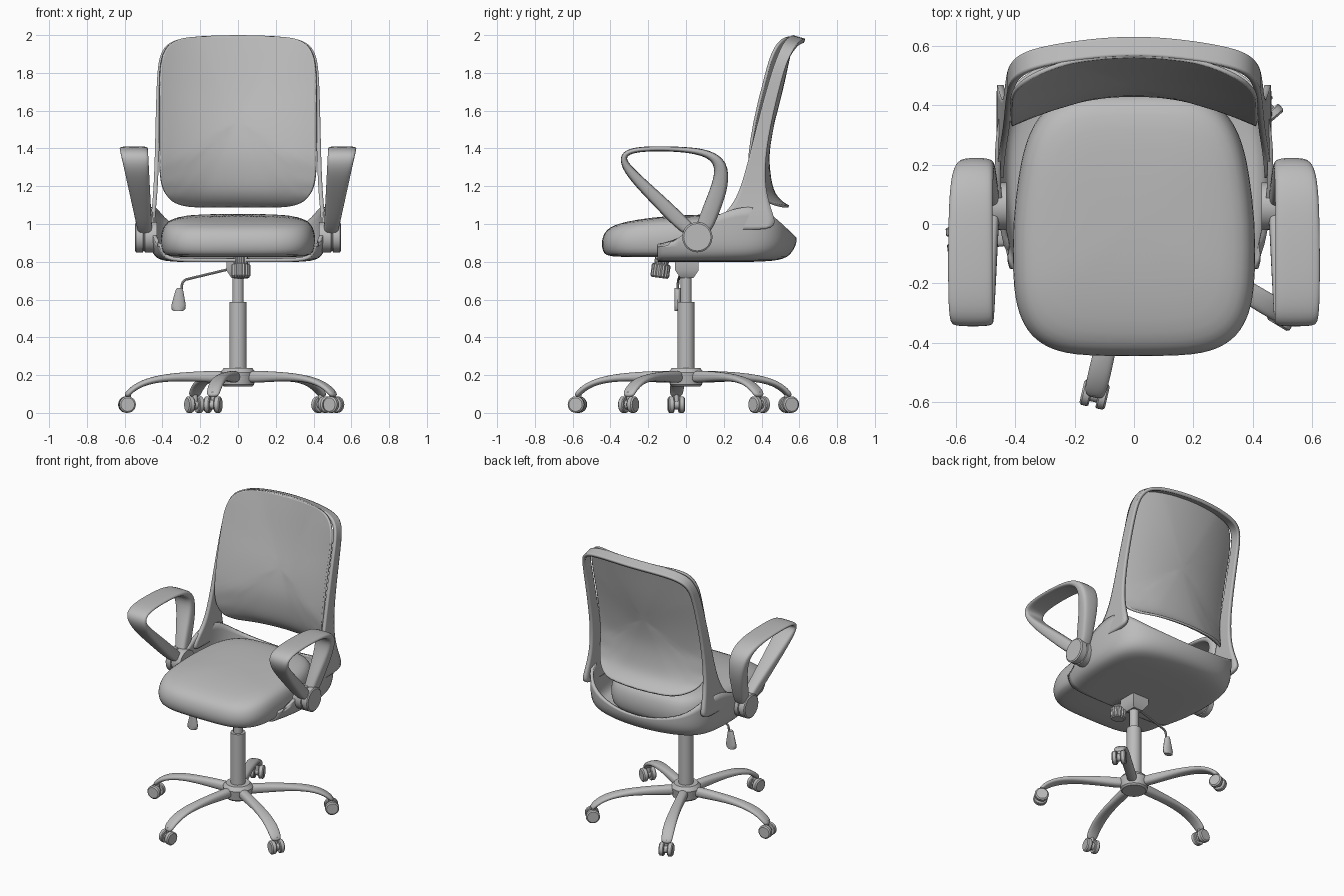
import bpy, bmesh
from math import sin, cos, pi, radians, copysign
from mathutils import Vector, Matrix

cube = bpy.data.objects.get("Cube")
if cube:
    bpy.data.objects.remove(cube)

GREY = (0.5, 0.5, 0.5, 1)
mat = bpy.data.materials.new("plain grey")
mat.use_nodes = True
mat.diffuse_color = GREY
mat.node_tree.nodes["Principled BSDF"].inputs["Base Color"].default_value = GREY


def power(c, n):
    return copysign(abs(c) ** (2 / n), c)


def lerp_table(table, t):
    for (a, u), (b, v) in zip(table, table[1:]):
        if t <= b:
            return u + (v - u) * max(0, t - a) / (b - a)
    return table[-1][1]


def loft(name, rings, closed=True, cap=True, loop=False, subdiv=0, thick=0):
    """Skin a list of equal-length point rows."""
    bm = bmesh.new()
    rows = [[bm.verts.new(p) for p in r] for r in rings]
    n = len(rows[0])
    pairs = list(zip(rows, rows[1:])) + ([(rows[-1], rows[0])] if loop else [])
    for a, b in pairs:
        for i in range(n if closed else n - 1):
            j = (i + 1) % n
            bm.faces.new((a[i], a[j], b[j], b[i]))
    if cap and closed and not loop:
        bm.faces.new(rows[0][::-1])
        bm.faces.new(rows[-1])
    bmesh.ops.remove_doubles(bm, verts=bm.verts, dist=1e-5)
    bmesh.ops.recalc_face_normals(bm, faces=bm.faces)
    mesh = bpy.data.meshes.new(name)
    bm.to_mesh(mesh)
    bm.free()
    ob = bpy.data.objects.new(name, mesh)
    bpy.context.collection.objects.link(ob)
    mesh.materials.append(mat)
    mesh.shade_smooth()
    if subdiv:
        m = ob.modifiers.new("smooth", 'SUBSURF')
        m.levels = m.render_levels = subdiv
    if thick:
        m = ob.modifiers.new("thickness", 'SOLIDIFY')
        m.thickness, m.offset = thick, 0
    if not subdiv:
        bpy.ops.object.select_all(action='DESELECT')
        ob.select_set(True)
        bpy.context.view_layer.objects.active = ob
        bpy.ops.object.shade_smooth_by_angle(angle=radians(35))
    return ob


def turned(name, start, end, profile, sides=24, rib=0):
    """Lathe of (fraction along axis, radius) between two points."""
    a, b = Vector(start), Vector(end)
    q = (b - a).to_track_quat('Z', 'Y')
    rings = []
    for f, r in profile:
        rings.append([a.lerp(b, f) + q @ Vector((cos(t) * r, sin(t) * r, 0)) * (1 - rib * (i % 2))
                      for i, t in enumerate(2 * pi * k / sides for k in range(sides))])
    return loft(name, rings)


def rod(name, start, end, r, r2=None, sides=24):
    return turned(name, start, end, [(0, r), (1, r2 or r)], sides)


def sweep(path, loop, n):
    """Rings along a planar path of (a, b, thickness, width, side offset)."""
    rings, count = [], len(path)
    for i, (a, b, t, w, c) in enumerate(path):
        p = path[(i - 1) % count] if loop else path[max(i - 1, 0)]
        q = path[(i + 1) % count] if loop else path[min(i + 1, count - 1)]
        d = Vector((q[0] - p[0], q[1] - p[1])).normalized()
        ring = []
        for k in range(12):
            e = 2 * pi * k / 12
            h, s = t * .53 * power(cos(e), n), w * .53 * power(sin(e), n)
            ring.append(Vector((a - d.y * h, c + s, b + d.x * h)))
        rings.append(ring)
    return rings


# Seat cushion
rings = []
for s, z in [(0, .825), (.6, .825), (.92, .827), (.975, .85), (1, .9), (.995, .945),
             (.965, .99), (.9, 1.02), (.75, 1.038), (.4, 1.045), (0, 1.047)]:
    ring = []
    for k in range(40):
        e = 2 * pi * k / 40
        y = .448 * s * power(sin(e), 4)
        x = .412 * s * power(cos(e), 4) * (1 - .13 * max(0, y / .45))
        w = (z - .825) / .22
        ring.append((x, y, z + w * (.02 * y / .45 - .03 * max(0, -(y + .1) / .35) ** 2)))
    rings.append(ring)
loft("seat_cushion", rings, cap=False, subdiv=1)

# Lower shell: a pan that wraps the rear of the seat
half = [(.41, -.15, .86), (.447, 0, .95), (.462, .14, 1.04), (.458, .3, 1.1), (.435, .42, 1.08),
        (.36, .51, .99), (.19, .565, .94), (0, .582, .92)]
plan = half + [(-x, y, z) for x, y, z in half[-2::-1]]
rows = []
for scale, z in [(1, None), (1, .9), (.96, .84), (.87, .81), (.5, .808), (0, .808)]:
    rows.append([(x * scale, (y + .15) * scale - .15, z or top) for x, y, top in plan])
loft("lower_shell", rows, closed=False, subdiv=2, thick=.02)

# Back frame: an arch of (x, front y, rear y, z)
half = [(.452, .12, .48, .97), (.45, .19, .465, 1.04), (.442, .255, .44, 1.11),
        (.434, .3, .415, 1.22), (.428, .345, .425, 1.4), (.424, .395, .465, 1.6),
        (.418, .445, .51, 1.78), (.408, .48, .54, 1.88), (.375, .51, .575, 1.945),
        (.3, .535, .598, 1.975), (.16, .557, .62, 1.987), (0, .568, .632, 1.99)]
arch = half + [(-x, f, r, z) for x, f, r, z in half[-2::-1]]
rows = []
for f in (0, .5, 1):
    rows.append([(x, a + (b - a) * f, z - .02 * f * max(0, (z - 1.8) / .2)) for x, a, b, z in arch])
loft("back_frame", rows, closed=False, subdiv=2, thick=.022)

# Backrest panel with a lumbar bulge and a lower lip that curls rearward
depth = [(1.09, .555), (1.11, .515), (1.15, .475), (1.22, .448), (1.35, .432), (1.5, .452),
         (1.7, .505), (1.9, .552), (2, .578)]
rings = []
for s in (0, .2, .4, .6, .75, .85, .92, .97, 1):
    ring = []
    for k in range(64):
        e = 2 * pi * k / 64
        x = .415 * s * power(cos(e), 6)
        z = 1.542 + .45 * s * power(sin(e), 6)
        ring.append((x, lerp_table(depth, z) - .6 * x * x, z))
    rings.append(ring)
loft("back_panel", rings, cap=False, subdiv=1, thick=.014)

# Armrest loops and their pivots
loop = [(.03, .95, .08), (-.11, 1.09, .075), (-.25, 1.225, .06), (-.325, 1.31, .045),
        (-.335, 1.365, .035), (-.28, 1.393, .028), (-.16, 1.4, .025), (0, 1.395, .027),
        (.12, 1.375, .04), (.19, 1.32, .07), (.185, 1.21, .085), (.135, 1.08, .09),
        (.085, .95, .09)]
path = []
for y, z, t in loop:
    f = (z - .95) / .45
    path.append((y, z, t, .07 + .075 * f, .49 + .062 * f))
for side, sx in (("left", 1), ("right", -1)):
    rings = [[(sx * p.y, p.x, p.z) for p in r] for r in sweep(path, True, 3.5)]
    loft(side + "_armrest", rings, loop=True, subdiv=2)
    turned(side + "_arm_pivot", (sx * .43, .06, .93), (sx * .545, .06, .93),
           [(0, .08), (.55, .08), (.57, .074), (.62, .074), (.64, .08), (.95, .08), (1, .072)], 32)

# Gas column and seat mechanism
rod("column_sleeve", (0, 0, .2), (0, 0, .587), .046)
rod("column_piston", (0, 0, .58), (0, 0, .75), .03)
rings = []
for z, w in [(.715, .035), (.755, .062), (.82, .062)]:
    rings.append([(sx * w, sy * w + .005, z) for sx, sy in ((-1, -1), (1, -1), (1, 1), (-1, 1))])
loft("mechanism_housing", rings)
turned("tension_knob", (.015, -.14, .715), (.015, -.125, .83),
       [(0, .042), (.08, .05), (.6, .05), (.65, .038), (1, .038)], 32, .1)

# Height lever with paddle
bends = [(-.03, -.02, .765), (-.28, -.04, .705), (-.295, -.042, .69), (-.3, -.045, .65)]
for a, b in zip(bends, bends[1:]):
    rod("lever_rod", a, b, .007, sides=10)
paddle = [[(-.31 + cos(t) * w - (.66 - z) * .05, -.045 + sin(t) * .017, z)
           for t in (2 * pi * k / 16 for k in range(16))]
          for z, w in [(.66, .014), (.65, .02), (.57, .038), (.548, .036), (.54, .025)]]
loft("lever_paddle", paddle)

# Five-leg base with casters
turned("base_hub", (0, 0, .14), (0, 0, .238), [(0, .075), (.1, .085), (.75, .095), (1, .075)], 32)
leg = [(.04, .19, .065, .065, 0), (.15, .192, .06, .06, 0), (.3, .192, .045, .062, 0),
       (.42, .182, .036, .07, 0), (.51, .158, .032, .075, 0), (.57, .12, .03, .072, 0),
       (.598, .085, .028, .062, 0)]
for k in range(5):
    turn = Matrix.Rotation(radians(41 + 72 * k), 3, 'Z')
    loft("base_leg", [[turn @ p for p in r] for r in sweep(leg, False, 2.5)], subdiv=2)
    rod("caster_stem", turn @ Vector((.583, 0, .045)), turn @ Vector((.583, 0, .11)), .014, sides=12)
    rod("caster_axle", turn @ Vector((.59, -.035, .044)), turn @ Vector((.59, .035, .044)), .025)
    for s in (-1, 1):
        turned("caster_wheel", turn @ Vector((.59, s * .012, .044)), turn @ Vector((.59, s * .044, .044)),
               [(0, .04), (.15, .044), (.8, .044), (1, .036)])
